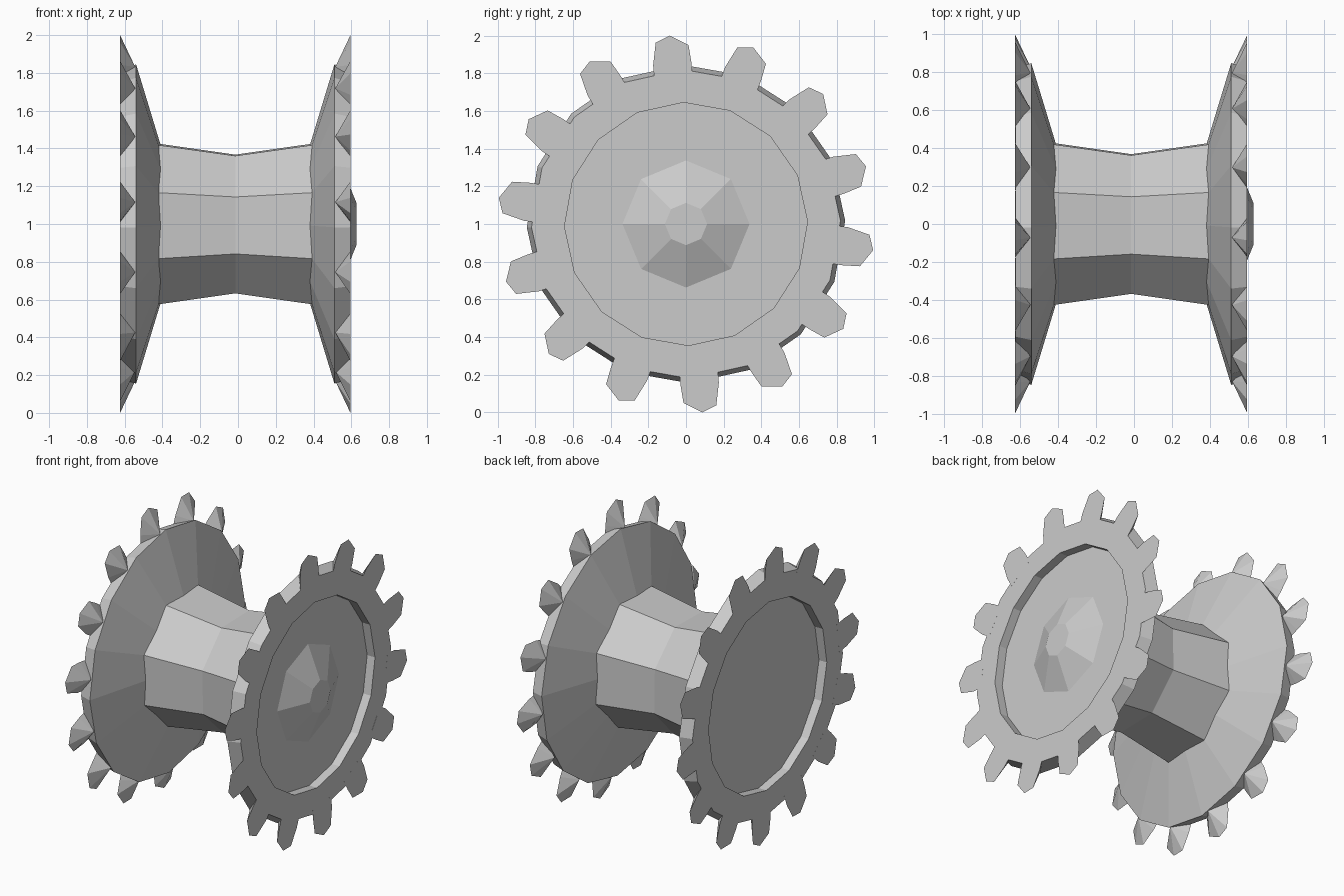
import bpy, bmesh
from math import sin, cos, radians, pi

if "Cube" in bpy.data.objects:
    bpy.data.objects.remove(bpy.data.objects["Cube"])

MID = -0.0145          # centre of the spool along x
TURN = radians(1.2)    # slight roll of all the faceted rings


def pt(x, r, a):
    return (x, r * cos(a), 1 + r * sin(a))


def finish(bm, name):
    bmesh.ops.recalc_face_normals(bm, faces=bm.faces)
    me = bpy.data.meshes.new(name)
    bm.to_mesh(me)
    bm.free()
    ob = bpy.data.objects.new(name, me)
    bpy.context.collection.objects.link(ob)
    return ob


def lathe(name, profile, sides, turn):
    """Closed faceted solid around the x axis from (x, radius) points."""
    bm = bmesh.new()
    rings = [[bm.verts.new(pt(x, r, turn + 2 * pi * i / sides)) for i in range(sides)]
             for x, r in profile]
    for a, b in zip(rings, rings[1:]):
        for i in range(sides):
            j = (i + 1) % sides
            bm.faces.new((a[i], a[j], b[j], b[i]))
    bm.faces.new(rings[0])
    bm.faces.new(rings[-1])
    return finish(bm, name)


def teeth(name, x_face, x_ridge):
    """Ring of 14 pointed teeth, flat on the outer face, ridged inside."""
    outline = [(0.78, 7.5), (0.86, 6.8), (0.975, 4.6), (1.003, 0),
               (0.95, -5.7), (0.86, -6.8), (0.78, -7.5)]
    bm = bmesh.new()
    for k in range(14):
        a0 = radians(94.9 + k * 360 / 14)
        base = [bm.verts.new(pt(x_face, r, a0 + radians(d))) for r, d in outline]
        apex = bm.verts.new(pt(x_ridge, 0.835, a0))
        bm.faces.new(base)
        for i in range(len(base)):
            bm.faces.new((base[i], base[(i + 1) % len(base)], apex))
    return finish(bm, name)


# Waisted eight-sided hub
lathe("hub", [(MID - 0.405, 0.456), (MID, 0.394), (MID + 0.405, 0.456)],
      8, TURN + radians(22.5))

# Conical flanges with recessed outer faces, and their teeth
for side, s in (("left", -1), ("right", 1)):
    lathe(side + "_flange",
          [(MID + s * d, r) for d, r in
           ((0.388, 0.395), (0.525, 0.845), (0.609, 0.82), (0.609, 0.645), (0.549, 0.645))],
          16, TURN)
    teeth(side + "_teeth", MID + s * 0.6095, MID + s * 0.53)

# Faceted boss in the right recess
lathe("boss", [(0.53, 0.348), (0.627, 0.112)], 8, 0)
